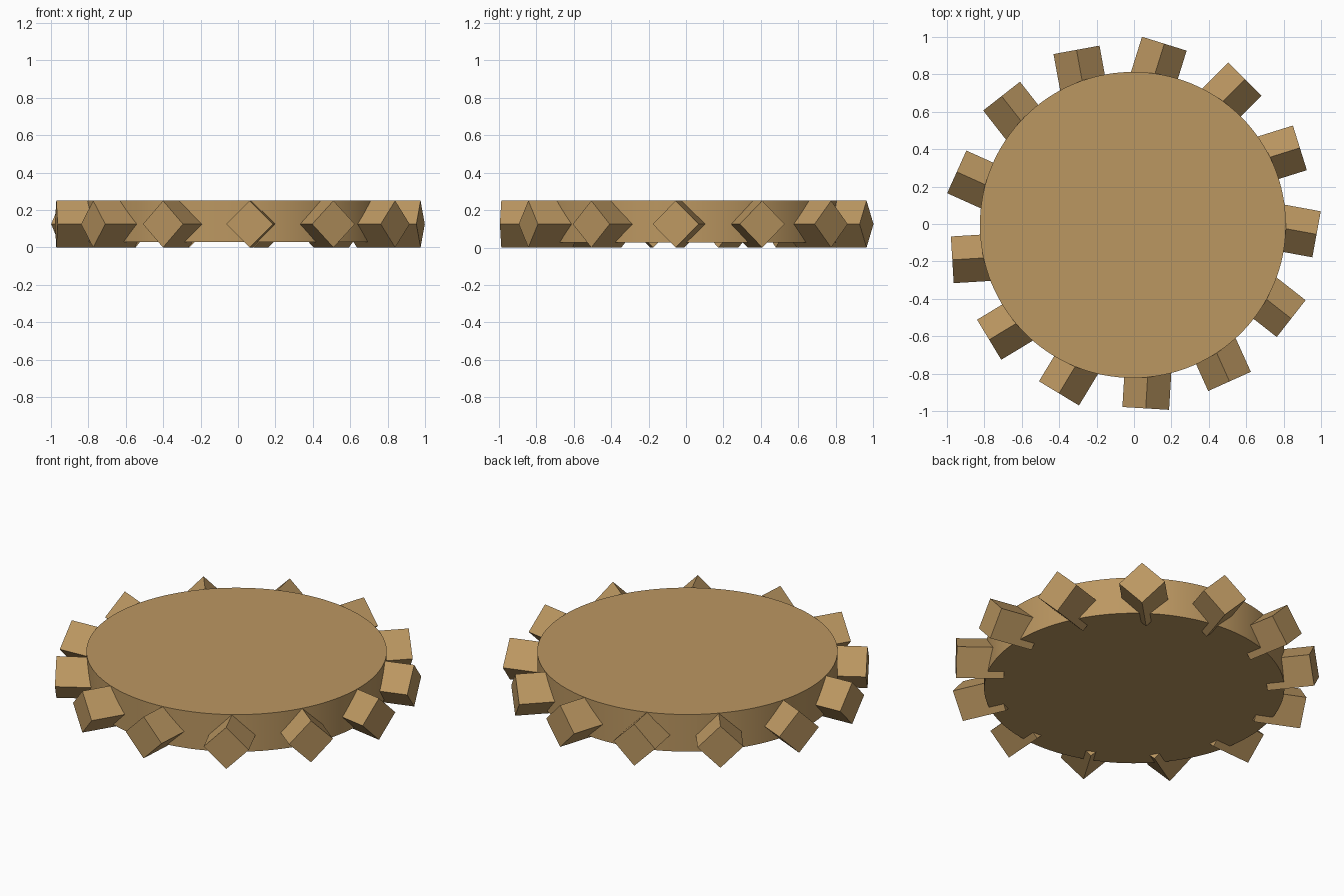
import bpy
import math
from mathutils import Matrix, Vector

cube = bpy.data.objects.get("Cube")
if cube:
    bpy.data.objects.remove(cube, do_unlink=True)

TEETH = 13
HALF = 0.125                 # half diagonal of a tooth's square section
INNER, OUTER = 0.715, 0.975  # tooth reach along its own axis
SIDESTEP = 0.128             # teeth sit beside the true radial line
START = math.radians(-10.4)
CENTRE = Vector((-0.006, -0.005, 0))

# Single wood-brown colour
brown = bpy.data.materials.new("wood_brown")
brown.use_nodes = True
colour = (0.50, 0.31, 0.12, 1)
brown.diffuse_color = colour
bsdf = brown.node_tree.nodes["Principled BSDF"]
bsdf.inputs["Base Color"].default_value = colour
bsdf.inputs["Roughness"].default_value = 0.9


def prism(name, sides, radius, depth, matrix):
    bpy.ops.mesh.primitive_cylinder_add(vertices=sides, radius=radius, depth=depth)
    obj = bpy.context.object
    obj.name = name
    obj.data.materials.append(brown)
    obj.matrix_world = matrix
    return obj


# Wheel disc
bottom, top = 0.028, 0.251
disc = prism("wheel_disc", 128, 0.818, top - bottom,
             Matrix.Translation(CENTRE + Vector((0, 0, (top + bottom) / 2))))
bpy.ops.object.shade_smooth_by_angle(angle=math.radians(30))

# Teeth: square bars lying on edge, pointing outward around the rim
for i in range(TEETH):
    turn = Matrix.Rotation(START + i * math.tau / TEETH, 4, 'Z')
    place = Matrix.Translation(((INNER + OUTER) / 2, SIDESTEP, HALF))
    lay = Matrix.Rotation(math.pi / 2, 4, 'Y')
    prism(f"tooth_{i + 1}", 4, HALF, OUTER - INNER,
          Matrix.Translation(CENTRE) @ turn @ place @ lay)
